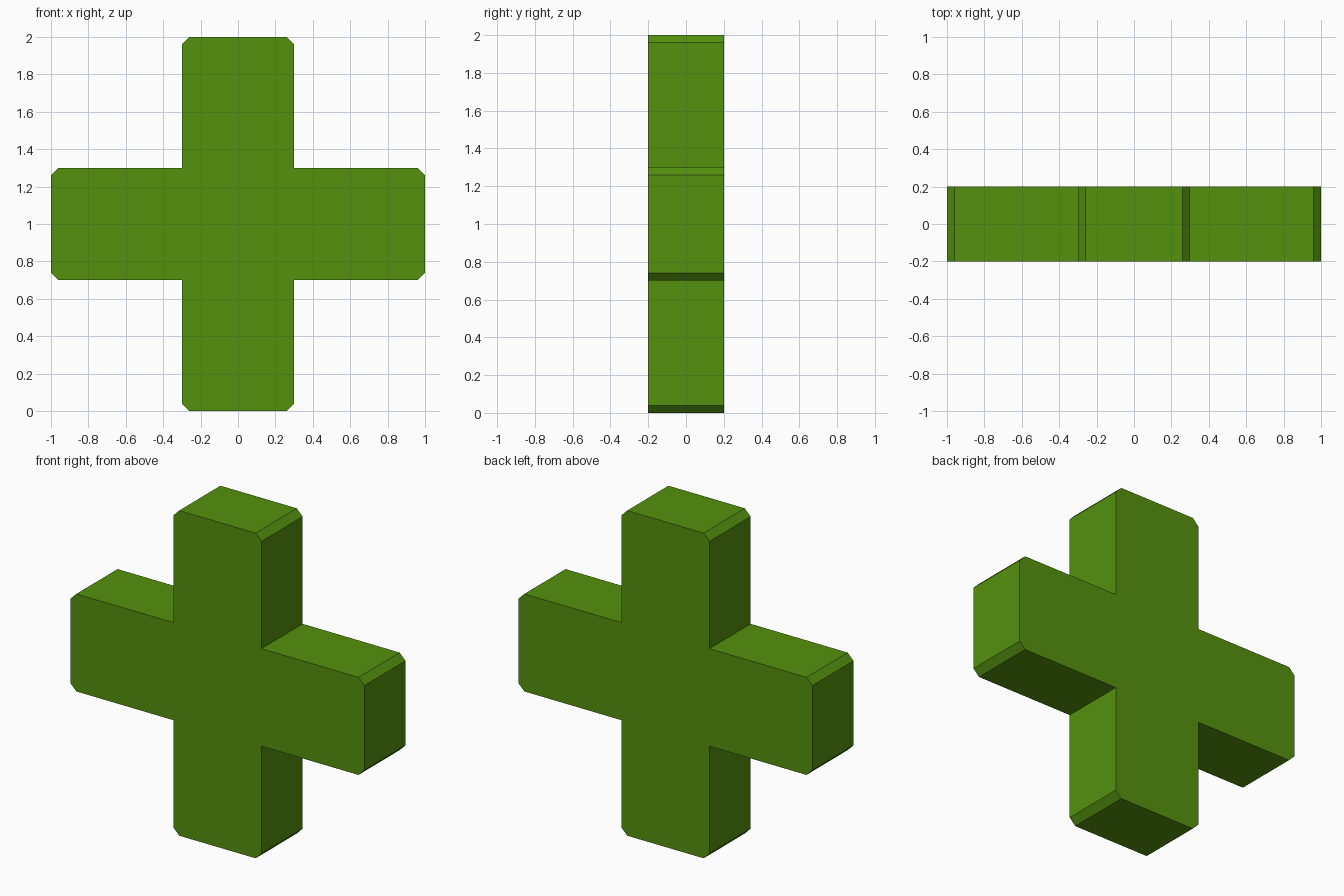
import bpy, bmesh

if "Cube" in bpy.data.objects:
    bpy.data.objects.remove(bpy.data.objects["Cube"])

ARM, HALF, DEPTH, CUT = 1.0, 0.3, 0.4, 0.04

green = bpy.data.materials.new("leaf_green")
green.diffuse_color = (0.09, 0.285, 0.0045, 1)
green.use_nodes = True
green.node_tree.nodes["Principled BSDF"].inputs["Base Color"].default_value = green.diffuse_color

# One arm's outline (inner corner, then chamfered end), turned four times
arm = [(HALF, -HALF), (ARM - CUT, -HALF), (ARM, -HALF + CUT),
       (ARM, HALF - CUT), (ARM - CUT, HALF)]
outline = []
for _ in range(4):
    outline += arm
    arm = [(-z, x) for x, z in arm]

# Plus-shaped block: front face extruded to the back
bm = bmesh.new()
front = bm.faces.new([bm.verts.new((x, -DEPTH / 2, z + ARM)) for x, z in outline])
ext = bmesh.ops.extrude_face_region(bm, geom=[front], use_keep_orig=True)
bmesh.ops.translate(bm, vec=(0, DEPTH, 0),
                    verts=[g for g in ext["geom"] if isinstance(g, bmesh.types.BMVert)])
bmesh.ops.recalc_face_normals(bm, faces=bm.faces)

mesh = bpy.data.meshes.new("plus_block")
bm.to_mesh(mesh)
bm.free()
mesh.materials.append(green)
bpy.context.collection.objects.link(bpy.data.objects.new("plus_block", mesh))
